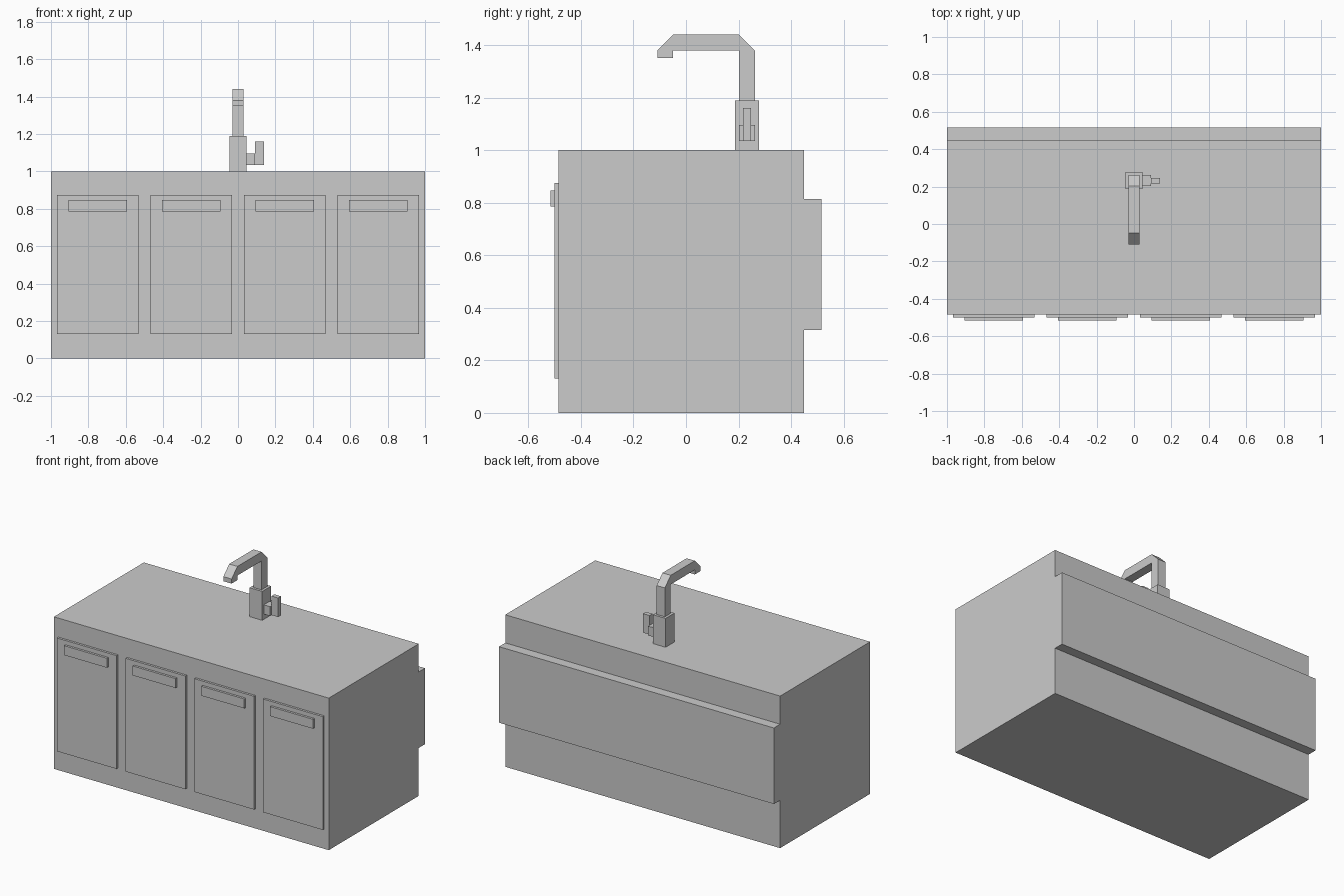
import bpy, bmesh

if "Cube" in bpy.data.objects:
    bpy.data.objects.remove(bpy.data.objects["Cube"])


def extrude_profile(name, pts, x0, x1):
    """Extrude a closed (y, z) outline from x0 to x1."""
    bm = bmesh.new()
    face = bm.faces.new([bm.verts.new((x0, y, z)) for y, z in pts])
    ext = bmesh.ops.extrude_face_region(bm, geom=[face])
    moved = [g for g in ext["geom"] if isinstance(g, bmesh.types.BMVert)]
    bmesh.ops.translate(bm, verts=moved, vec=(x1 - x0, 0, 0))
    bmesh.ops.recalc_face_normals(bm, faces=bm.faces)
    mesh = bpy.data.meshes.new(name)
    bm.to_mesh(mesh)
    bm.free()
    obj = bpy.data.objects.new(name, mesh)
    bpy.context.collection.objects.link(obj)
    return obj


def box(name, x0, x1, y0, y1, z0, z1):
    return extrude_profile(name, [(y0, z0), (y1, z0), (y1, z1), (y0, z1)], x0, x1)


# Cabinet body with the raised band along the back
extrude_profile("cabinet", [
    (-0.485, 0), (0.45, 0), (0.45, 0.315), (0.515, 0.315),
    (0.515, 0.815), (0.45, 0.815), (0.45, 1), (-0.485, 1)], -1, 1)

# Four doors, each with a bar handle
for i, x in enumerate((-0.75, -0.25, 0.25, 0.75), 1):
    box(f"door_{i}", x - 0.217, x + 0.217, -0.5, -0.485, 0.13, 0.875)
    box(f"handle_{i}", x - 0.156, x + 0.156, -0.515, -0.5, 0.785, 0.847)

# Tap: base block, bent spout, side stub and lever
box("tap_base", -0.046, 0.046, 0.186, 0.278, 1, 1.19)
extrude_profile("tap_spout", [
    (0.262, 1.19), (0.262, 1.38), (0.202, 1.44), (-0.049, 1.44),
    (-0.109, 1.38), (-0.109, 1.35), (-0.049, 1.35), (-0.049, 1.38),
    (0.202, 1.38), (0.202, 1.19)], -0.03, 0.03)
box("tap_stub", 0.046, 0.092, 0.202, 0.262, 1.035, 1.096)
box("tap_lever", 0.092, 0.14, 0.217, 0.247, 1.035, 1.16)
